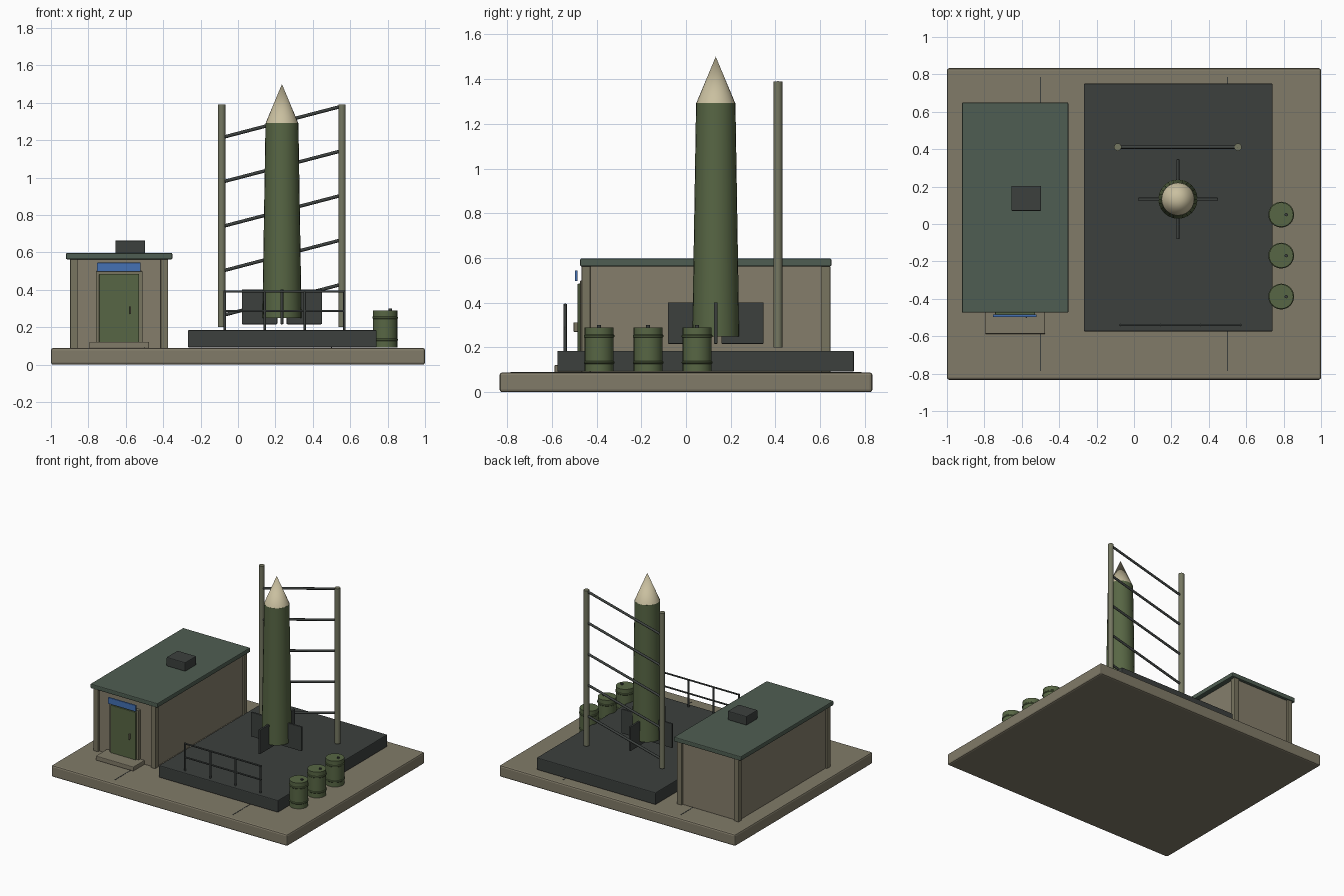
import bpy, bmesh, math
from mathutils import Vector

if "Cube" in bpy.data.objects:
    bpy.data.objects.remove(bpy.data.objects["Cube"])


def mat(name, r, g, b):
    m = bpy.data.materials.new(name)
    m.diffuse_color = [(c / 255) ** 2.2 for c in (r, g, b)] + [1]
    m.use_nodes = True
    m.node_tree.nodes["Principled BSDF"].inputs["Base Color"].default_value = m.diffuse_color
    return m


CONCRETE = mat("concrete", 128, 122, 104)
WALL = mat("wall_tan", 132, 125, 107)
TRIM = mat("trim_tan", 120, 116, 96)
DARK = mat("dark_steel", 62, 66, 64)
ROOF = mat("roof_green", 80, 94, 83)
GREEN = mat("olive_green", 88, 102, 70)
TOWER = mat("tower_paint", 116, 118, 97)
NOSE = mat("nose_cream", 200, 190, 158)
BLUE = mat("sign_blue", 70, 112, 178)


def box(name, x, y, z, m, bevel=0.004):
    """Bevelled box from (min, max) ranges on each axis."""
    bm = bmesh.new()
    bmesh.ops.create_cube(bm, size=1)
    for v in bm.verts:
        v.co = [(a + b) / 2 + c * (b - a) for c, (a, b) in zip(v.co, (x, y, z))]
    me = bpy.data.meshes.new(name)
    bm.to_mesh(me)
    bm.free()
    ob = bpy.data.objects.new(name, me)
    bpy.context.collection.objects.link(ob)
    me.materials.append(m)
    if bevel:
        mod = ob.modifiers.new("bevel", "BEVEL")
        mod.width, mod.segments = bevel, 2
    return ob


def lathe(name, profile, loc, m, n=24):
    """Closed solid of revolution from (radius, height) points."""
    bm = bmesh.new()
    rings = []
    for r, z in profile:
        if r == 0:
            rings.append([bm.verts.new((0, 0, z))] * n)
        else:
            rings.append([bm.verts.new((r * math.cos(i * math.tau / n),
                                        r * math.sin(i * math.tau / n), z)) for i in range(n)])
    for a, b in zip(rings, rings[1:]):
        for i in range(n):
            j = (i + 1) % n
            bm.faces.new(list(dict.fromkeys((a[i], a[j], b[j], b[i]))))
    if profile[0][0]:
        bm.faces.new(rings[0][::-1])
    if profile[-1][0]:
        bm.faces.new(rings[-1])
    me = bpy.data.meshes.new(name)
    bm.to_mesh(me)
    bm.free()
    me.materials.append(m)
    ob = bpy.data.objects.new(name, me)
    bpy.context.collection.objects.link(ob)
    ob.location = loc
    bpy.context.view_layer.objects.active = ob
    ob.select_set(True)
    bpy.ops.object.shade_smooth_by_angle(angle=math.radians(35))
    ob.select_set(False)
    return ob


def rod(name, a, b, r, m, n=12):
    a, b = Vector(a), Vector(b)
    ob = lathe(name, [(r, 0), (r, (b - a).length)], a, m, n)
    ob.rotation_euler = (b - a).to_track_quat("Z", "Y").to_euler()
    return ob


# Ground slab with expansion seams
box("ground_slab", (-1, 1), (-0.833, 0.833), (0, 0.089), CONCRETE, 0.012)
for i, x in enumerate((-0.5, 0.5)):
    box(f"slab_seam_{i}", (x - 0.003, x + 0.003), (-0.785, 0.785), (0.086, 0.0905), DARK, 0)

# Bunker: walls, corner posts, roof, vent
box("bunker_walls", (-0.885, -0.387), (-0.45, 0.63), (0.086, 0.565), WALL)
for i, x in enumerate((-0.878, -0.394)):
    for j, y in enumerate((-0.447, 0.625)):
        box(f"corner_post_{i}{j}", (x - 0.02, x + 0.02), (y - 0.02, y + 0.02), (0.086, 0.565), TRIM)
box("bunker_roof", (-0.92, -0.351), (-0.474, 0.65), (0.563, 0.597), ROOF, 0.006)
box("roof_vent", (-0.656, -0.496), (0.07, 0.204), (0.595, 0.664), DARK, 0.006)

# Entrance: frame, door, handle, step, sign
box("door_frame", (-0.76, -0.51), (-0.473, -0.445), (0.089, 0.5), TRIM)
box("door", (-0.742, -0.528), (-0.485, -0.46), (0.115, 0.485), GREEN)
box("door_handle", (-0.579, -0.571), (-0.502, -0.484), (0.27, 0.312), TRIM, 0.002)
box("door_step", (-0.795, -0.475), (-0.588, -0.45), (0.088, 0.122), CONCRETE, 0.005)
box("door_sign", (-0.755, -0.52), (-0.497, -0.484), (0.497, 0.545), BLUE, 0.003)

# Launch pad
box("launch_pad", (-0.268, 0.741), (-0.575, 0.751), (0.092, 0.185), DARK, 0.006)

# Rocket body, nose and four fins
RX, RY = 0.235, 0.133
lathe("rocket_body", [(0.105, 0.25), (0.088, 1.292)], (RX, RY, 0), GREEN, 24)
lathe("rocket_nose", [(0.088, 1.29), (0, 1.5)], (RX, RY, 0), NOSE, 24)
for i in range(4):
    fin = box(f"rocket_fin_{i}", (0.025, 0.214), (-0.008, 0.008), (0.216, 0.402), DARK)
    fin.location = (RX, RY, 0)
    fin.rotation_euler.z = i * math.pi / 2

# Service tower: two masts and sloping braces
TY = 0.411
for i, x in enumerate((-0.087, 0.556)):
    rod(f"tower_mast_{i}", (x, TY, 0.2), (x, TY, 1.39), 0.02, TOWER, 16)
for i in range(5):
    z = 0.262 + 0.238 * i
    rod(f"tower_brace_{i}", (-0.087, TY, z), (0.556, TY, z + 0.168), 0.009, DARK)

# Safety rail at the front of the pad
FY = -0.54
for i in range(4):
    x = -0.07 + 0.213 * i
    rod(f"rail_post_{i}", (x, FY, 0.183), (x, FY, 0.395), 0.007, DARK)
for i, z in enumerate((0.287, 0.391)):
    rod(f"safety_rail_{i}", (-0.077, FY, z), (0.576, FY, z), 0.006, DARK)

# Fuel drums with raised hoops and bungs
R = 0.065
drum = [(R, 0.092), (R, 0.126), (R + 0.004, 0.130), (R + 0.004, 0.136), (R, 0.140),
        (R, 0.244), (R + 0.004, 0.248), (R + 0.004, 0.254), (R, 0.258), (R, 0.29)]
for i, y in enumerate((0.05, -0.169, -0.388)):
    lathe(f"fuel_drum_{i}", drum, (0.787, y, 0), GREEN, 24)
    rod(f"drum_bung_{i}", (0.814, y, 0.288), (0.814, y, 0.3), 0.009, DARK)
